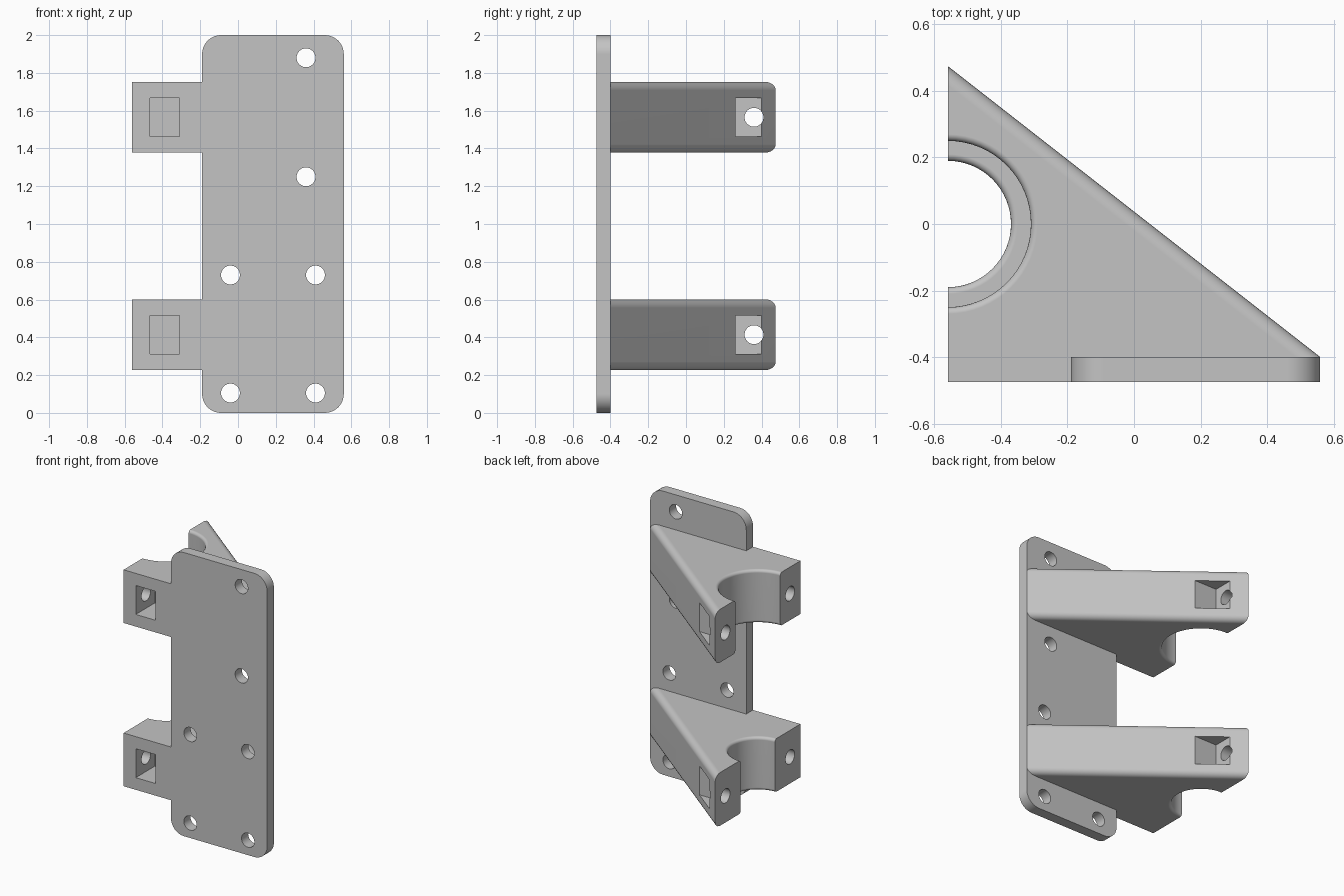
import bpy, bmesh, math

cube = bpy.data.objects.get("Cube")
if cube:
    bpy.data.objects.remove(cube, do_unlink=True)

GREY = (0.55, 0.55, 0.55, 1)
grey = bpy.data.materials.new("plain grey")
grey.use_nodes = True
grey.diffuse_color = GREY
grey.node_tree.nodes["Principled BSDF"].inputs["Base Color"].default_value = GREY

FRONT, BACK = -0.475, -0.40
LEFT, RIGHT, REAR = -0.56, 0.56, 0.475
PLATE_X = -0.19


def make_object(name, bm):
    bmesh.ops.recalc_face_normals(bm, faces=bm.faces)
    mesh = bpy.data.meshes.new(name)
    bm.to_mesh(mesh)
    bm.free()
    mesh.materials.append(grey)
    obj = bpy.data.objects.new(name, mesh)
    bpy.context.collection.objects.link(obj)
    return obj


def extrude(points, offset):
    bm = bmesh.new()
    face = bm.faces.new([bm.verts.new(p) for p in points])
    new = bmesh.ops.extrude_face_region(bm, geom=[face])["geom"]
    bmesh.ops.translate(bm, vec=offset, verts=[v for v in new if isinstance(v, bmesh.types.BMVert)])
    return bm


def round_edges(bm, radius, segments, rule):
    edges = [e for e in bm.edges if rule(*[v.co for v in e.verts])]
    bmesh.ops.bevel(bm, geom=edges, offset=radius, segments=segments,
                    profile=0.5, affect='EDGES', clamp_overlap=False)


def box(x0, x1, y0, y1, z0, z1):
    return extrude([(x0, y0, z0), (x1, y0, z0), (x1, y1, z0), (x0, y1, z0)], (0, 0, z1 - z0))


def rod(center, axis, length, radius=0.05):
    """Cylinder starting at center and running along x or y."""
    ring = [(radius * math.cos(a), radius * math.sin(a))
            for a in [math.tau * i / 40 for i in range(40)]]
    x, y, z = center
    if axis == 'X':
        return extrude([(x, y + u, z + v) for u, v in ring], (length, 0, 0))
    return extrude([(x + u, y, z + v) for u, v in ring], (0, length, 0))


def cut(obj, bm):
    cutter = make_object("cutter", bm)
    cutter.hide_render = True
    mod = obj.modifiers.new("cut", 'BOOLEAN')
    mod.operation = 'DIFFERENCE'
    mod.solver = 'EXACT'
    mod.object = cutter
    bpy.context.view_layer.objects.active = obj
    bpy.ops.object.modifier_apply(modifier=mod.name)
    mesh = cutter.data
    bpy.data.objects.remove(cutter, do_unlink=True)
    bpy.data.meshes.remove(mesh)


def finish(obj):
    bpy.ops.object.select_all(action='DESELECT')
    obj.select_set(True)
    bpy.context.view_layer.objects.active = obj
    bpy.ops.object.shade_smooth_by_angle(angle=math.radians(30))
    obj.modifiers.new("even shading", 'WEIGHTED_NORMAL').keep_sharp = True


# Mounting plate with rounded corners and screw holes
bm = box(PLATE_X, RIGHT, FRONT, BACK, 0, 2)
round_edges(bm, 0.1, 10, lambda a, b: abs(a.y - b.y) > 0.01)
plate = make_object("mounting_plate", bm)
for x, z in [(0.36, 1.88), (0.36, 1.25), (-0.04, 0.73), (0.41, 0.73), (-0.04, 0.105), (0.41, 0.105)]:
    cut(plate, rod((x, FRONT - 0.1, z), 'Y', 0.3))
finish(plate)


def bracket(name, z_mid, bore):
    """Triangular arm with a half-round bore, nut pockets and clamp holes."""
    bottom, height = z_mid - 0.1875, 0.375
    outline = [(LEFT, FRONT), (PLATE_X, FRONT), (PLATE_X, BACK), (RIGHT, BACK), (LEFT, REAR)]
    outline += [(LEFT + bore * math.sin(math.pi * i / 32), bore * math.cos(math.pi * i / 32))
                for i in range(33)]
    bm = extrude([(x, y, bottom) for x, y in outline], (0, 0, height))

    # Round the long sloping edges, then the rims of the bore
    round_edges(bm, 0.045, 6, lambda a, b: abs(a.z - b.z) < 0.001
                and abs(a.x - b.x) > 1 and abs(a.y - b.y) > 0.5)
    round_edges(bm, 0.02, 4, lambda a, b: abs(a.z - b.z) < 0.001
                and all(abs(math.hypot(p.x - LEFT, p.y) - bore) < 0.001 for p in (a, b)))
    obj = make_object(name, bm)

    # Nut pockets open to the front and to the slope
    low, high = z_mid - 0.102, z_mid + 0.102
    cut(obj, box(-0.465, -0.31, FRONT - 0.1, -0.263, low, high))
    cut(obj, box(-0.465, -0.2, 0.263, REAR + 0.1, low, high))
    # Clamp screw holes through the arm ends
    cut(obj, rod((LEFT - 0.1, -0.36, z_mid), 'X', 0.25))
    cut(obj, rod((LEFT - 0.1, 0.36, z_mid), 'X', 0.6))
    finish(obj)


bracket("lower_bracket", 0.414, 0.19)
bracket("upper_bracket", 1.565, 0.25)
